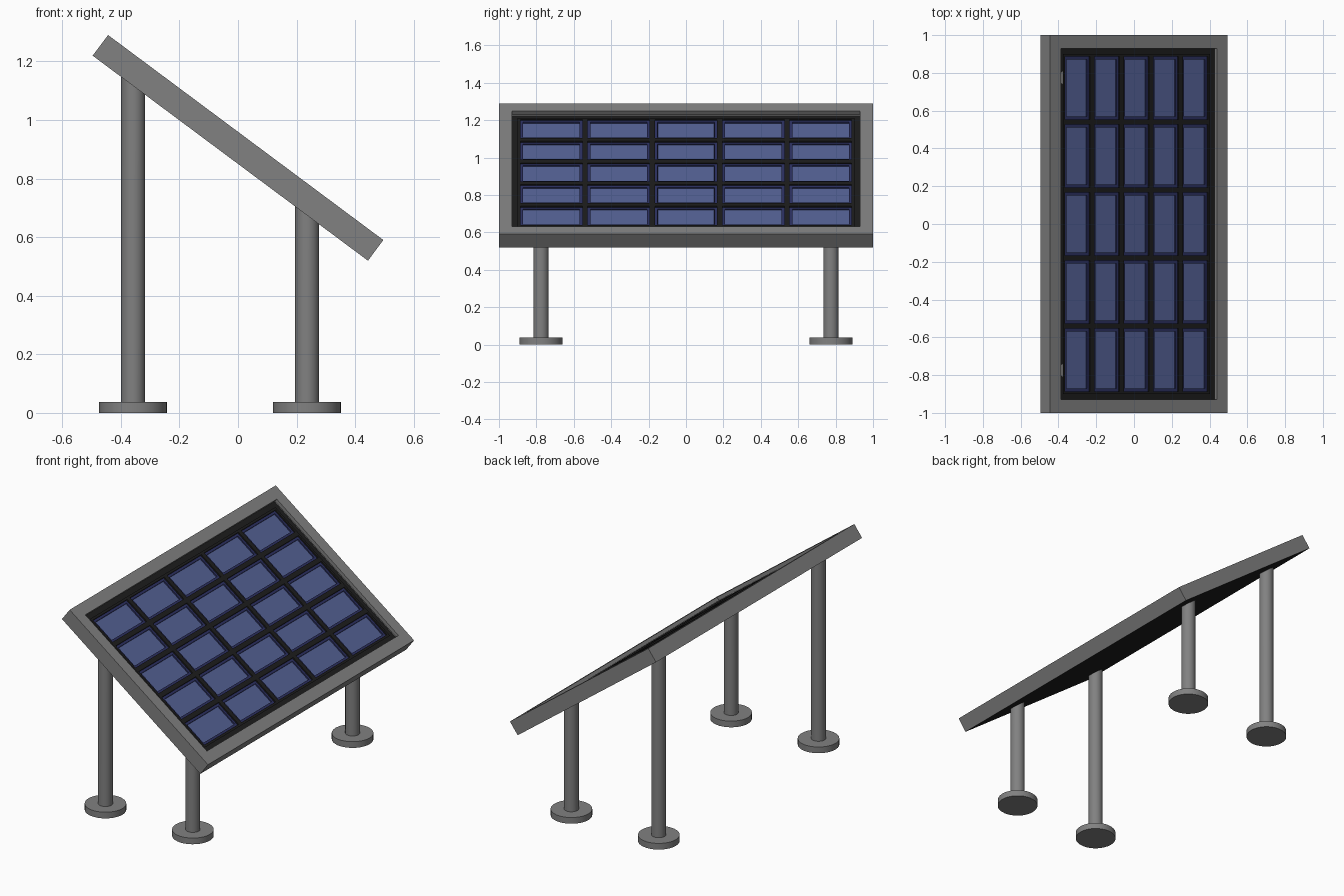
import bpy, bmesh, math
from mathutils import Matrix

if "Cube" in bpy.data.objects:
    bpy.data.objects.remove(bpy.data.objects["Cube"])

TILT = math.atan2(0.70, 0.94)
LENGTH, WIDTH, THICK = 1.172, 2.0, 0.088      # slope length, y width, thickness
BORDER, RECESS = 0.10, 0.022
CENTRE_Z = 0.905
PLACE = Matrix.Translation((0, 0, CENTRE_Z)) @ Matrix.Rotation(TILT, 4, 'Y')


def material(name, rgb):
    m = bpy.data.materials.new(name)
    m.diffuse_color = (*rgb, 1)
    m.use_nodes = True
    m.node_tree.nodes["Principled BSDF"].inputs["Base Color"].default_value = m.diffuse_color
    return m


black = material("black_backing", (0.012, 0.012, 0.012))
navy = material("navy_rim", (0.025, 0.03, 0.12))
blue = material("blue_cell", (0.09, 0.12, 0.30))
grey = material("grey_metal", (0.22, 0.22, 0.22))


def make(name, bm, mats, matrix=Matrix()):
    mesh = bpy.data.meshes.new(name)
    bm.to_mesh(mesh)
    bm.free()
    for m in mats:
        mesh.materials.append(m)
    ob = bpy.data.objects.new(name, mesh)
    ob.matrix_world = matrix
    bpy.context.collection.objects.link(ob)
    return ob


# Frame: slab with a sunken opening on top and a black underside
bm = bmesh.new()
bmesh.ops.create_cube(bm, size=1, matrix=Matrix.Diagonal((LENGTH, WIDTH, THICK, 1)))
bm.normal_update()
top = max(bm.faces, key=lambda f: f.normal.z)
min(bm.faces, key=lambda f: f.normal.z).material_index = 1
bmesh.ops.inset_region(bm, faces=[top], thickness=BORDER)
wall = bmesh.ops.extrude_face_region(bm, geom=[top])['geom']
bmesh.ops.translate(bm, vec=(0, 0, -RECESS),
                    verts=[g for g in wall if isinstance(g, bmesh.types.BMVert)])
bmesh.ops.delete(bm, geom=[g for g in wall if isinstance(g, bmesh.types.BMFace)]
                 + ([top] if top.is_valid else []), context='FACES')
bmesh.ops.recalc_face_normals(bm, faces=bm.faces)
make("panel_frame", bm, [grey, black], PLACE)

# Cells: 5 x 5 grid, each square stepped down twice
bm = bmesh.new()
scale = Matrix.Diagonal((LENGTH - 2 * BORDER, WIDTH - 2 * BORDER, 1, 1))
bmesh.ops.create_grid(bm, x_segments=5, y_segments=5, size=0.5,
                      matrix=Matrix.Translation((0, 0, THICK / 2 - RECESS)) @ scale)
bm.normal_update()
cells = list(bm.faces)
for index, depth in ((1, -0.008), (2, -0.007)):
    bmesh.ops.inset_individual(bm, faces=cells, thickness=0.02)
    bmesh.ops.inset_individual(bm, faces=cells, thickness=0.0005, depth=depth)
    for f in cells:
        f.material_index = index
    bm.normal_update()
    # the rings made next inherit this level's colour
make("solar_cells", bm, [black, navy, blue], PLACE)


def cylinder(name, x, y, radius, z0, z1, sloped=False):
    bm = bmesh.new()
    bmesh.ops.create_cone(bm, cap_ends=True, segments=32, radius1=radius, radius2=radius,
                          depth=z1 - z0, matrix=Matrix.Translation((x, y, (z0 + z1) / 2)))
    if sloped:
        for v in bm.verts:
            if v.co.z > (z0 + z1) / 2:
                v.co.z -= (v.co.x - x) * math.tan(TILT)
    ob = make(name, bm, [grey])
    bpy.context.view_layer.objects.active = ob
    bpy.ops.object.select_all(action='DESELECT')
    ob.select_set(True)
    bpy.ops.object.shade_smooth_by_angle(angle=math.radians(30))


# Four legs cut to the slope, each on a round foot
for row, x in (("tall", -0.358), ("short", 0.236)):
    under = CENTRE_Z - THICK / 2 / math.cos(TILT) - x * math.tan(TILT)
    for side, y in (("near", -0.775), ("far", 0.775)):
        cylinder(f"{row}_leg_{side}", x, y, 0.041, 0.02, under + 0.01, True)
        cylinder(f"{row}_foot_{side}", x, y, 0.116, 0.0, 0.038)
